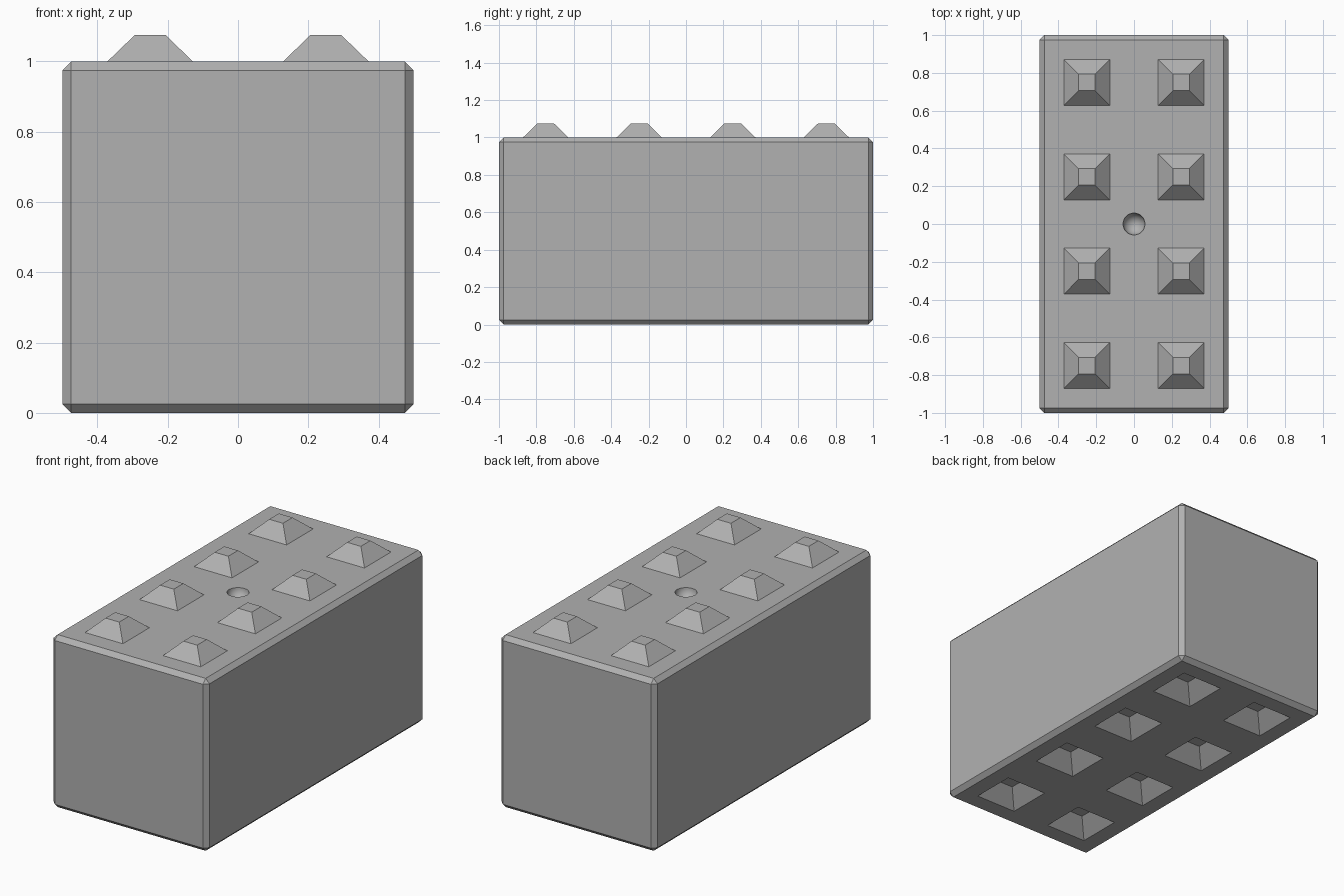
import bpy, bmesh
from math import sqrt, pi
from mathutils import Matrix, Vector

if "Cube" in bpy.data.objects:
    bpy.data.objects.remove(bpy.data.objects["Cube"])

XS, YS = (-0.25, 0.25), (-0.75, -0.25, 0.25, 0.75)
OVER = 0.01  # overlap so booleans cut cleanly

# Dark grey concrete
grey = bpy.data.materials.new("concrete_grey")
grey.diffuse_color = (0.44, 0.44, 0.44, 1)
grey.use_nodes = True
grey.node_tree.nodes["Principled BSDF"].inputs["Base Color"].default_value = grey.diffuse_color


def make_object(name, bm):
    mesh = bpy.data.meshes.new(name)
    bm.to_mesh(mesh)
    bm.free()
    mesh.materials.append(grey)
    ob = bpy.data.objects.new(name, mesh)
    bpy.context.collection.objects.link(ob)
    return ob


def pyramid_grid(name, z, base, top, height):
    """Grid of truncated 45-degree pyramids rising from z."""
    bm = bmesh.new()
    for x in XS:
        for y in YS:
            mat = (Matrix.Translation((x, y, z + (height - OVER) / 2))
                   @ Matrix.Rotation(pi / 4, 4, 'Z'))
            bmesh.ops.create_cone(bm, cap_ends=True, segments=4,
                                  radius1=(base + OVER) * sqrt(2),
                                  radius2=top * sqrt(2),
                                  depth=height + OVER, matrix=mat)
    return make_object(name, bm)


def boolean(target, tool, operation):
    mod = target.modifiers.new(tool.name, 'BOOLEAN')
    mod.operation = operation
    mod.solver = 'EXACT'
    mod.object = tool
    tool.hide_render = True
    bpy.context.view_layer.objects.active = target
    bpy.ops.object.modifier_apply(modifier=mod.name)
    bpy.data.objects.remove(tool)


# Chamfered block
bm = bmesh.new()
bmesh.ops.create_cube(bm, size=1, matrix=Matrix.Translation((0, 0, 0.5))
                      @ Matrix.Diagonal((1, 2, 1, 1)))
bmesh.ops.bevel(bm, geom=bm.edges[:], offset=0.025, segments=1,
                affect='EDGES', profile=0.5)
block = make_object("stacking_block", bm)

# Studs on top, matching sockets underneath
boolean(block, pyramid_grid("studs", 1.0, 0.122, 0.044, 0.075), 'UNION')
boolean(block, pyramid_grid("sockets", 0.0, 0.13, 0.045, 0.085), 'DIFFERENCE')

# Round dimple in the middle of the top
bm = bmesh.new()
bmesh.ops.create_uvsphere(bm, u_segments=32, v_segments=16, radius=0.058,
                          matrix=Matrix.Translation((0, 0, 1.0005)))
boolean(block, make_object("dimple", bm), 'DIFFERENCE')

# Smooth only the dimple, all other faces stay flat
for poly in block.data.polygons:
    c = poly.center
    poly.use_smooth = Vector((c.x, c.y)).length < 0.059 and 0.9 < c.z < 0.9999
bpy.ops.object.select_all(action='DESELECT')
block.select_set(True)
bpy.context.view_layer.objects.active = block
bpy.ops.object.shade_smooth_by_angle(angle=pi / 9)
